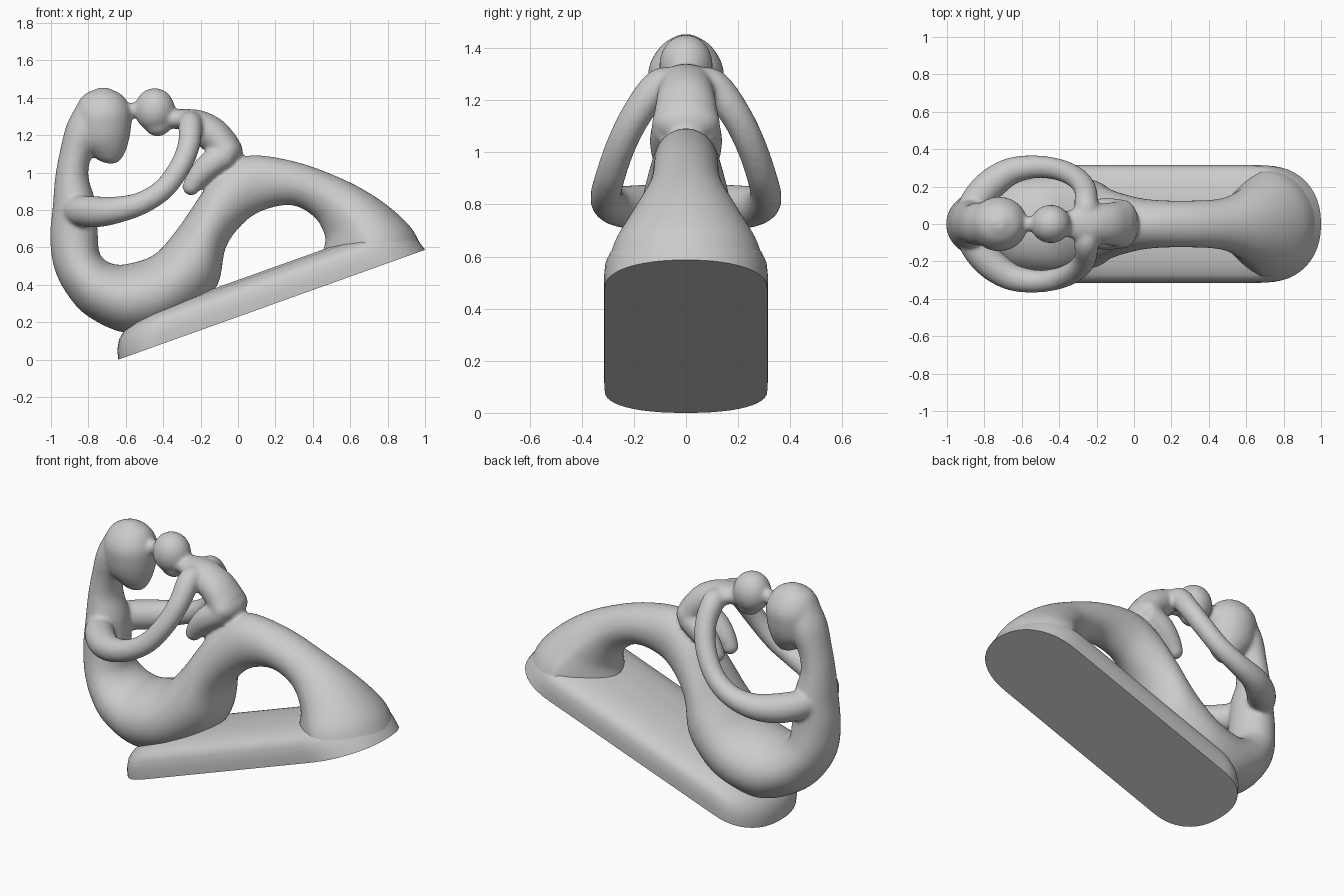
import bpy, bmesh, math
from mathutils import Vector, Matrix

if "Cube" in bpy.data.objects:
    bpy.data.objects.remove(bpy.data.objects["Cube"])

def spline(pts, n=6):
    """Catmull-Rom interpolation of equal-length tuples."""
    p = [Vector(q) for q in pts]
    p = [p[0] * 2 - p[1]] + p + [p[-1] * 2 - p[-2]]
    out = []
    for i in range(1, len(p) - 2):
        a, b, c, d = p[i - 1:i + 3]
        for k in range(n):
            t = k / n
            out.append(0.5 * (2 * b + (c - a) * t + (2 * a - 5 * b + 4 * c - d) * t * t
                              + (3 * b - a - 3 * c + d) * t ** 3))
    return out + [p[-2]]

def skin(bm, rings):
    """Bridge rings of points into a closed solid."""
    vs = [[bm.verts.new(p) for p in r] for r in rings]
    n = len(vs[0])
    faces = [bm.faces.new((a[i], a[(i + 1) % n], b[(i + 1) % n], b[i]))
             for a, b in zip(vs, vs[1:]) for i in range(n)]
    faces += [bm.faces.new(vs[0]), bm.faces.new(vs[-1])]
    bmesh.ops.recalc_face_normals(bm, faces=faces)

def spow(v, e):
    return math.copysign(abs(v) ** e, v)

def ring(c, a, b, n=40, egg=0):
    """Ellipse around c with half axes a and b, narrowed towards +a by egg."""
    ang = [2 * math.pi * i / n for i in range(n)]
    return [c + a * math.cos(t) + b * math.sin(t) * (1 - egg * max(0, math.cos(t))) for t in ang]

def rails(bm, secs, foot=0):
    """Elliptical loft: each section is (xA, zA, xB, zB, half width in y);
    the last `foot` steps turn egg-shaped."""
    s = spline(secs)
    rs = []
    for i, (xa, za, xb, zb, w) in enumerate(s):
        A, B = Vector((xa, 0, za)), Vector((xb, 0, zb))
        egg = .4 * max(0, 1 - (len(s) - 1 - i) / foot) if foot else 0
        rs.append(ring((A + B) / 2, (A - B) / 2, Vector((0, w, 0)), 48, egg))
    skin(bm, rs)

def tube(bm, pts, side=1):
    """Round tube: points are (x, y, z, radius)."""
    s = spline(pts)
    c = [Vector((q[0], q[1] * side, q[2])) for q in s]
    rs = []
    for i, q in enumerate(s):
        t = c[min(i + 1, len(c) - 1)] - c[max(i - 1, 0)]
        m = t.to_track_quat('Z', 'Y').to_matrix()
        rs.append(ring(c[i], m.col[0] * q[3], m.col[1] * q[3], 24))
    skin(bm, rs)

def ball(bm, c, r):
    m = Matrix.Translation(c) @ Matrix.Diagonal((*r, 1))
    bmesh.ops.create_uvsphere(bm, u_segments=32, v_segments=20, radius=1, matrix=m)

def finish(bm, name):
    me = bpy.data.meshes.new(name)
    bm.to_mesh(me)
    bm.free()
    ob = bpy.data.objects.new(name, me)
    bpy.context.collection.objects.link(ob)
    return ob

bm = bmesh.new()
# Seated adult: neck, back, hips, thigh, knee, shin and spreading foot in one loft
rails(bm, [
    (-.86, 1.365, -.68, 1.27, .11), (-.918, 1.25, -.74, 1.17, .115), (-.955, 1.1, -.785, 1.08, .105),
    (-.978, .97, -.80, .98, .11), (-.99, .82, -.765, .85, .135), (-1.004, .66, -.75, .68, .145),
    (-.985, .50, -.745, .59, .165), (-.92, .36, -.725, .545, .195), (-.80, .23, -.68, .515, .225),
    (-.58, .14, -.60, .51, .25), (-.33, .2, -.45, .56, .262), (-.12, .38, -.33, .69, .235),
    (-.065, .6, -.22, .85, .19), (.03, .73, -.11, 1.0, .155), (.14, .80, .05, 1.09, .13),
    (.29, .825, .3, 1.06, .125), (.41, .76, .55, .97, .14), (.465, .66, .75, .86, .205),
    (.455, .58, .912, .722, .275), (.42, .46, .985, .60, .307)], foot=24)
# Adult head, from crown to chin
rails(bm, [
    (-.75, 1.452, -.69, 1.452, .03), (-.83, 1.41, -.615, 1.41, .095), (-.87, 1.33, -.572, 1.33, .142),
    (-.87, 1.24, -.572, 1.24, .14), (-.85, 1.16, -.585, 1.165, .12), (-.79, 1.10, -.605, 1.105, .085),
    (-.745, 1.065, -.635, 1.06, .05), (-.70, 1.048, -.67, 1.045, .012)])
# Child: head, touching foreheads, torso
ball(bm, (-.445, 0, 1.335), (.108, .103, .117))
ball(bm, (-.43, 0, 1.265), (.075, .07, .072))
ball(bm, (-.56, 0, 1.335), (.06, .04, .04))
rails(bm, [
    (-.42, 1.345, -.42, 1.24, .06), (-.35, 1.337, -.35, 1.235, .072), (-.27, 1.34, -.28, 1.22, .10),
    (-.18, 1.328, -.23, 1.16, .105), (-.08, 1.275, -.17, 1.11, .115), (.0, 1.185, -.13, 1.05, .127)])
ball(bm, (-.06, 0, 1.115), (.085, .132, .085))
for s in (-1, 1):
    # Adult arm flowing into the child's arm
    tube(bm, [(-.9, .02, .80, .07), (-.84, .13, .795, .082), (-.755, .22, .79, .083),
              (-.65, .285, .80, .072), (-.52, .306, .835, .061), (-.40, .29, .91, .058),
              (-.31, .248, 1.03, .058), (-.262, .187, 1.15, .06), (-.255, .105, 1.255, .064),
              (-.25, .03, 1.265, .06)], s)
    # Child's folded leg and foot
    tube(bm, [(-.06, .055, 1.1, .075), (-.15, .068, 1.04, .072), (-.215, .068, .975, .06),
              (-.25, .065, .925, .048)], s)
    ball(bm, (-.25, .065 * s, .925), (.048, .048, .048))
figure = finish(bm, "embracing_figures")
rm = figure.modifiers.new("blend", 'REMESH')
rm.mode, rm.voxel_size, rm.use_smooth_shade = 'VOXEL', .011, True
sm = figure.modifiers.new("soften", 'SMOOTH')
sm.factor, sm.iterations = .5, 10

# Sloping base: stacked rounded outlines (height, start, end, half width) along the slope
L = math.hypot(1.64, .587)
U, N = Vector((1.64, 0, .587)) / L, Vector((-.587, 0, 1.64)) / L
O = Vector((-.64, 0, 0))

def outline(h, u0, u1, w, n=24):
    pts = []
    for u, d, s, p in ((u1, .32, 1, 2.2), (u0, -.25, -1, 2.3)):
        d *= w / .312
        for i in range(n + 1):
            a = math.pi * (i / n - .5)
            pts.append(O + N * h + U * (u - d + d * spow(math.cos(a), 2 / p))
                       + Vector((0, spow(math.sin(a), 2 / p) * w * s, 0)))
    return pts

bm = bmesh.new()
skin(bm, [outline(*q) for q in (
    (0, 0, L, .312), (.05, .012, L - .015, .315), (.10, .04, L - .035, .311), (.13, .075, L - .05, .298),
    (.153, .12, L - .07, .27), (.173, .18, L - .1, .2), (.185, .28, L - .15, .1))])
base = finish(bm, "sloping_base")
bpy.context.view_layer.objects.active = base
base.select_set(True)
bpy.ops.object.shade_smooth_by_angle(angle=math.radians(50))
